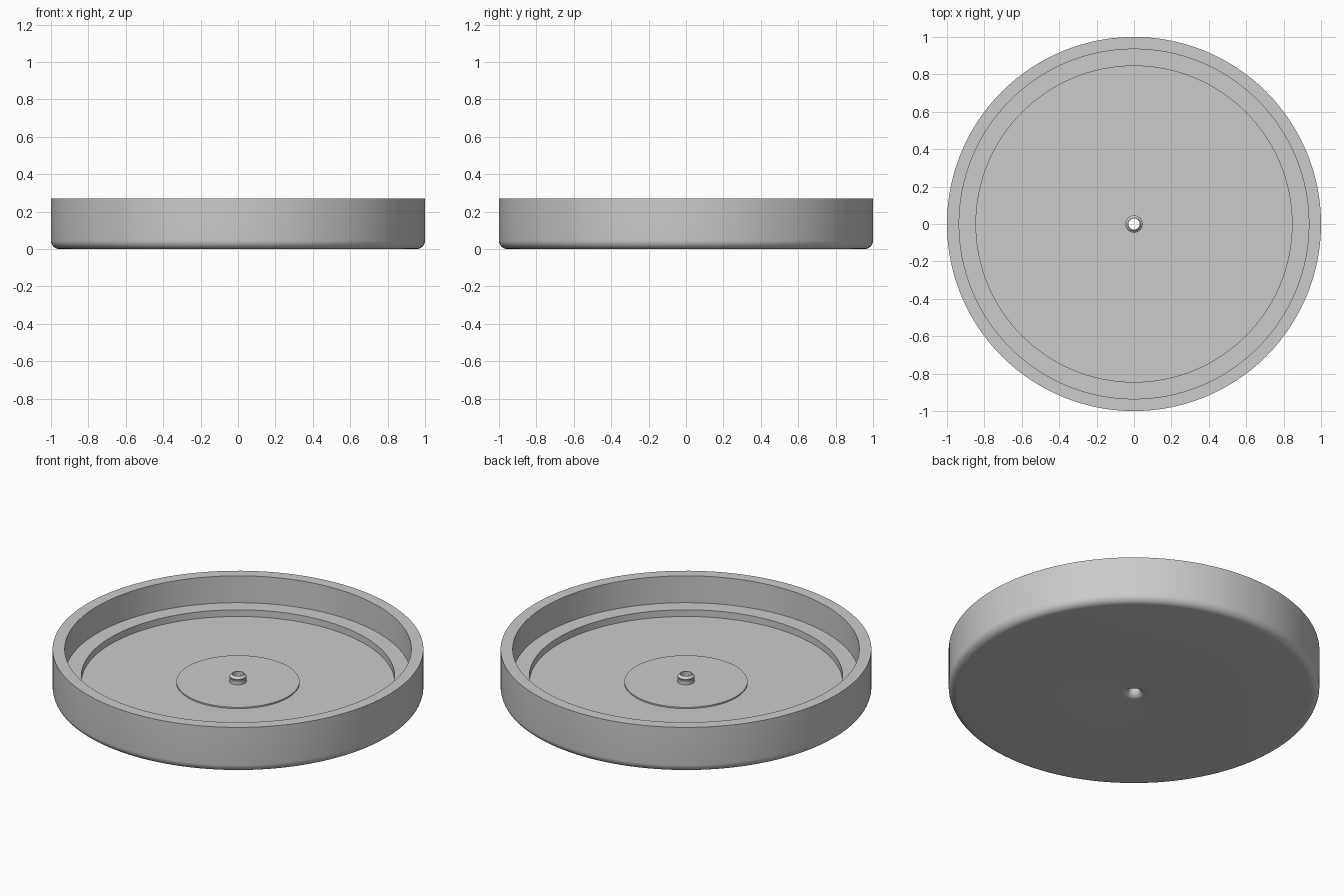
import bpy
import bmesh
import math

cube = bpy.data.objects.get("Cube")
if cube:
    bpy.data.objects.remove(cube, do_unlink=True)

SEGMENTS = 128

# Single plain finish
grey = bpy.data.materials.new("light_grey")
grey.use_nodes = True
colour = (0.6, 0.6, 0.6, 1)
grey.diffuse_color = colour
grey.node_tree.nodes["Principled BSDF"].inputs["Base Color"].default_value = colour


def arc(cx, cz, radius, start, end, steps=8):
    """Points of a rounded corner in the (radius, height) plane."""
    angles = [math.radians(start + (end - start) * i / steps) for i in range(steps + 1)]
    return [(cx + radius * math.cos(a), cz + radius * math.sin(a)) for a in angles]


def lathe(name, profile):
    """Spin a closed (radius, height) outline about the z axis."""
    bm = bmesh.new()
    rings = []
    for i in range(SEGMENTS):
        a = math.tau * i / SEGMENTS
        rings.append([bm.verts.new((r * math.cos(a), r * math.sin(a), z)) for r, z in profile])
    for i in range(SEGMENTS):
        here, there = rings[i], rings[(i + 1) % SEGMENTS]
        for j in range(len(profile)):
            k = (j + 1) % len(profile)
            bm.faces.new((here[j], there[j], there[k], here[k]))
    bmesh.ops.recalc_face_normals(bm, faces=bm.faces)
    mesh = bpy.data.meshes.new(name)
    bm.to_mesh(mesh)
    bm.free()
    mesh.materials.append(grey)
    obj = bpy.data.objects.new(name, mesh)
    bpy.context.collection.objects.link(obj)
    bpy.ops.object.select_all(action="DESELECT")
    obj.select_set(True)
    bpy.context.view_layer.objects.active = obj
    bpy.ops.object.shade_smooth_by_angle(angle=math.radians(25))
    return obj


hole = 0.03
lip = 0.035
fillet = 0.045

# Underside with rounded rim and flared centre hole
underside = arc(hole + lip, lip, lip, 180, 270) + arc(1 - fillet, fillet, fillet, -90, 0)
# Rim, inner ledge, floor and slightly raised centre disc
dish = [(1, 0.27), (0.935, 0.27), (0.935, 0.11), (0.845, 0.11),
        (0.845, 0.07), (0.332, 0.07), (0.332, 0.078)]
# Hollow centre nipple with a groove and tapered tip
nipple = [(0.046, 0.078), (0.046, 0.1), (0.038, 0.1), (0.038, 0.106),
          (0.046, 0.106), (0.046, 0.111), (0.033, 0.124), (hole, 0.124)]

lathe("round_dish", underside + dish + nipple)
